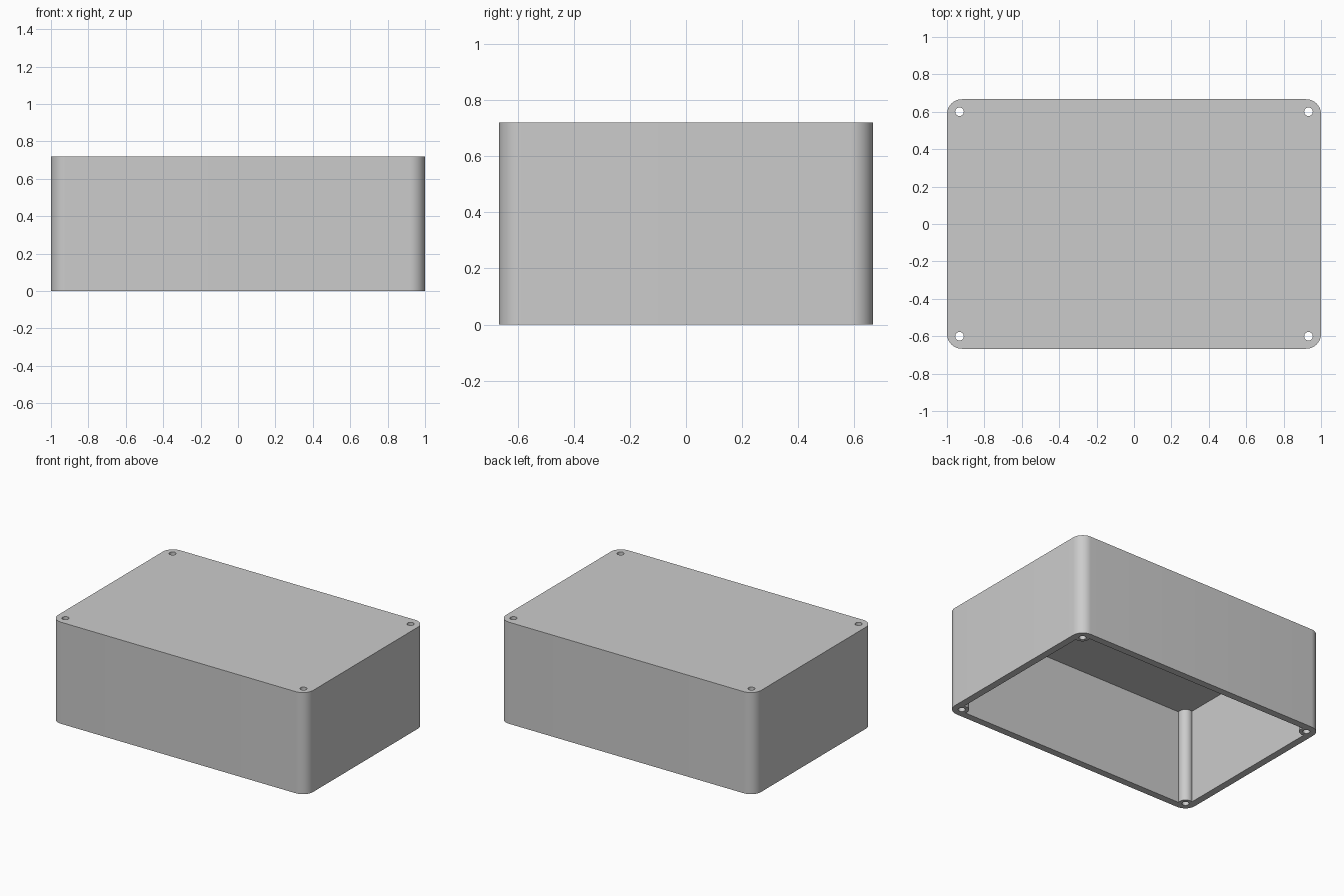
import bpy
import bmesh
from math import acos, cos, sin, pi, tau, sqrt

cube = bpy.data.objects.get("Cube")
if cube:
    bpy.data.objects.remove(cube, do_unlink=True)

# Main sizes
HALF_X, HALF_Y = 1.0, 0.667
SEAM_Z, TOP_Z = 0.667, 0.72
CORNER_R = 0.08
WALL = 0.05
SCREW_INSET, SCREW_R, BOSS_R = 0.067, 0.023, 0.047

grey = bpy.data.materials.new("light_grey")
grey.use_nodes = True
grey.diffuse_color = (0.6, 0.6, 0.6, 1)
grey.node_tree.nodes["Principled BSDF"].inputs["Base Color"].default_value = (0.6, 0.6, 0.6, 1)


def arc(cx, cy, r, start, end, steps):
    """Points along a circular arc."""
    angles = [start + (end - start) * i / steps for i in range(steps + 1)]
    return [(cx + r * cos(a), cy + r * sin(a)) for a in angles]


def corner_loop(inset, r, start, end, steps=12):
    """Closed outline with one arc per corner, angles relative to its diagonal."""
    points = []
    for k, (sx, sy) in enumerate([(1, 1), (-1, 1), (-1, -1), (1, -1)]):
        diagonal = pi / 4 + k * pi / 2
        points += arc(sx * (HALF_X - inset), sy * (HALF_Y - inset), r,
                      diagonal + start, diagonal + end, steps)
    return points


def extrude_profile(name, loops, z0, z1):
    """Solid between two heights; inner loops become openings."""
    curve = bpy.data.curves.new(name + "_profile", "CURVE")
    curve.dimensions = "2D"
    curve.fill_mode = "BOTH"
    curve.extrude = (z1 - z0) / 2
    for loop in loops:
        spline = curve.splines.new("POLY")
        spline.points.add(len(loop) - 1)
        for point, (x, y) in zip(spline.points, loop):
            point.co = (x, y, 0, 1)
        spline.use_cyclic_u = True
    helper = bpy.data.objects.new(name + "_profile", curve)
    bpy.context.collection.objects.link(helper)
    bpy.context.view_layer.update()
    graph = bpy.context.evaluated_depsgraph_get()
    mesh = bpy.data.meshes.new_from_object(helper.evaluated_get(graph))
    bpy.data.objects.remove(helper, do_unlink=True)

    bm = bmesh.new()
    bm.from_mesh(mesh)
    bmesh.ops.remove_doubles(bm, verts=bm.verts, dist=0.0001)
    bmesh.ops.recalc_face_normals(bm, faces=bm.faces)
    bmesh.ops.translate(bm, verts=bm.verts, vec=(0, 0, (z0 + z1) / 2))
    bm.to_mesh(mesh)
    bm.free()
    mesh.name = name
    mesh.materials.clear()
    mesh.materials.append(grey)
    obj = bpy.data.objects.new(name, mesh)
    bpy.context.collection.objects.link(obj)
    bpy.ops.object.select_all(action="DESELECT")
    obj.select_set(True)
    bpy.context.view_layer.objects.active = obj
    bpy.ops.object.shade_smooth_by_angle(angle=pi / 6)
    return obj


# Shared outlines: outer shell and the four screw holes
outer = corner_loop(CORNER_R, CORNER_R, -pi / 4, pi / 4)
holes = [arc(sx * (HALF_X - SCREW_INSET), sy * (HALF_Y - SCREW_INSET), SCREW_R, 0, tau, 24)[:-1]
         for sx in (-1, 1) for sy in (-1, 1)]

# Cavity outline, with a round screw boss bulging in at every corner
sweep = 3 * pi / 4 - acos((SCREW_INSET - WALL) / BOSS_R)
cavity = corner_loop(SCREW_INSET, BOSS_R, pi + sweep, pi - sweep, 16)

# Hollow body, open underneath, and the flat lid closing it
extrude_profile("body", [outer, cavity] + holes, 0, SEAM_Z)
extrude_profile("lid", [outer] + holes, SEAM_Z, TOP_Z)
